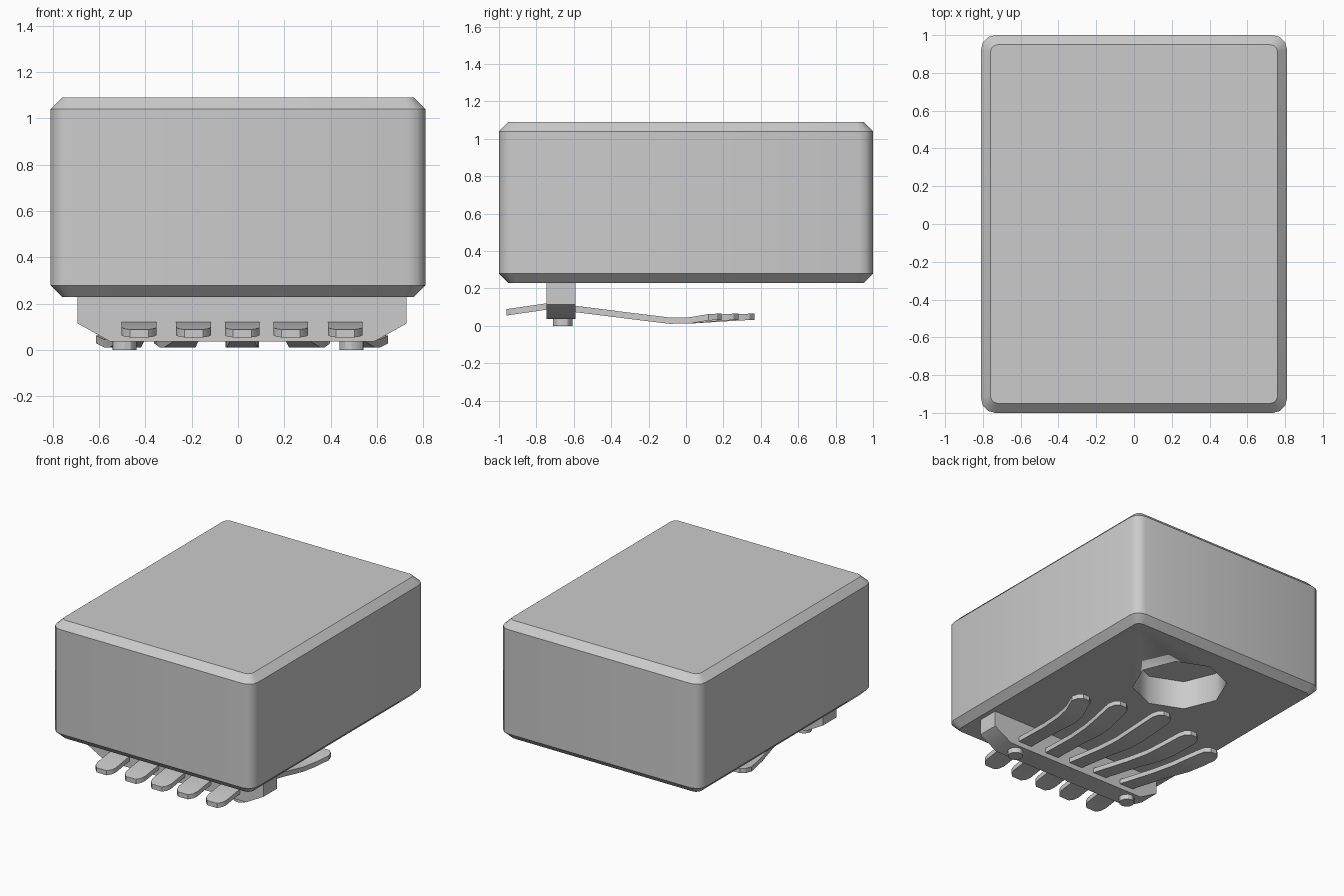
import bpy, bmesh
from math import pi, sin, cos, radians

if "Cube" in bpy.data.objects:
    bpy.data.objects.remove(bpy.data.objects["Cube"])


def finish(name, bm, angle=30):
    bmesh.ops.recalc_face_normals(bm, faces=bm.faces)
    me = bpy.data.meshes.new(name)
    bm.to_mesh(me)
    bm.free()
    ob = bpy.data.objects.new(name, me)
    bpy.context.collection.objects.link(ob)
    bpy.ops.object.select_all(action='DESELECT')
    ob.select_set(True)
    bpy.context.view_layer.objects.active = ob
    bpy.ops.object.shade_smooth_by_angle(angle=radians(angle))
    return ob


def loft(name, rings, angle=30):
    """Skin a list of equal-length point loops and cap both ends."""
    bm = bmesh.new()
    loops = [[bm.verts.new(p) for p in r] for r in rings]
    for a, b in zip(loops, loops[1:]):
        for i in range(len(a)):
            j = (i + 1) % len(a)
            bm.faces.new((a[i], a[j], b[j], b[i]))
    bm.faces.new(loops[0])
    bm.faces.new(loops[-1])
    return finish(name, bm, angle)


def rounded_rect(hx, hy, r, z, seg=3):
    pts = []
    for k, (sx, sy) in enumerate(((1, 1), (-1, 1), (-1, -1), (1, -1))):
        for i in range(seg + 1):
            a = (k + i / seg) * pi / 2
            pts.append((sx * (hx - r) + r * cos(a), sy * (hy - r) + r * sin(a), z))
    return pts


def circle(x, y, r, z, n):
    return [(x + r * cos(2 * pi * i / n), y + r * sin(2 * pi * i / n), z) for i in range(n)]


# housing: chamfered block with rounded upright corners
housing = loft("housing", [
    rounded_rect(0.76, 0.95, 0.04, 0.23),
    rounded_rect(0.81, 1.0, 0.075, 0.28),
    rounded_rect(0.81, 1.0, 0.075, 1.04),
    rounded_rect(0.76, 0.95, 0.04, 1.09)], 35)

# octagonal recess in the underside
cutter = loft("recess_cutter", [circle(0, 0.48, 0.32, z, 8) for z in (0.1, 0.44)], 50)
cutter.hide_render = True
mod = housing.modifiers.new("recess", 'BOOLEAN')
mod.operation, mod.solver, mod.object = 'DIFFERENCE', 'EXACT', cutter
bpy.context.view_layer.objects.active = housing
bpy.ops.object.modifier_apply(modifier=mod.name)
bpy.data.objects.remove(cutter)

# contact holder bar with tapered ends
CX = 0.018
bar = [(-0.71, 0.23), (-0.71, 0.115), (-0.57, 0.037), (0.57, 0.037), (0.71, 0.115), (0.71, 0.23)]
loft("contact_holder", [[(CX + x, y, z) for x, z in bar] for y in (-0.745, -0.59)])

# locating pegs
for side, x in (("left", -0.49), ("right", 0.49)):
    loft("peg_" + side, [circle(x, -0.66, 0.052, z, 12) for z in (0, 0.06)])


# spring contacts fanning out towards the back
def contact(name, x0, x1, x2, tip):
    # stations along the strip: x, y, height of centre, half width
    path = [(x0, -0.96, 0.072, 0.04), (x0, -0.935, 0.076, 0.065), (x0, -0.90, 0.081, 0.075),
            (x0, -0.72, 0.107, 0.075), (x0, -0.59, 0.09, 0.055),
            (x0 + (x1 - x0) * 0.6, -0.28, 0.051, 0.055), (x1, -0.09, 0.028, 0.068),
            (x1 + (x2 - x1) * 0.35, 0.02, 0.029, 0.072),
            (x2, tip - 0.07, 0.046, 0.07), (x2, tip - 0.025, 0.048, 0.055),
            (x2, tip, 0.048, 0.025)]
    t = 0.017
    loft(name, [[(x - w, y, z - t), (x + w, y, z - t), (x + w, y, z + t), (x - w, y, z + t)]
                for x, y, z, w in path])


for i, (start, low, end, tip) in enumerate((
        (-0.445, -0.505, -0.56, 0.19), (-0.21, -0.27, -0.31, 0.28), (0, 0, 0, 0.365),
        (0.21, 0.27, 0.31, 0.28), (0.445, 0.505, 0.56, 0.19))):
    contact(f"contact_{i + 1}", CX + start, CX + low, CX + end, tip)
